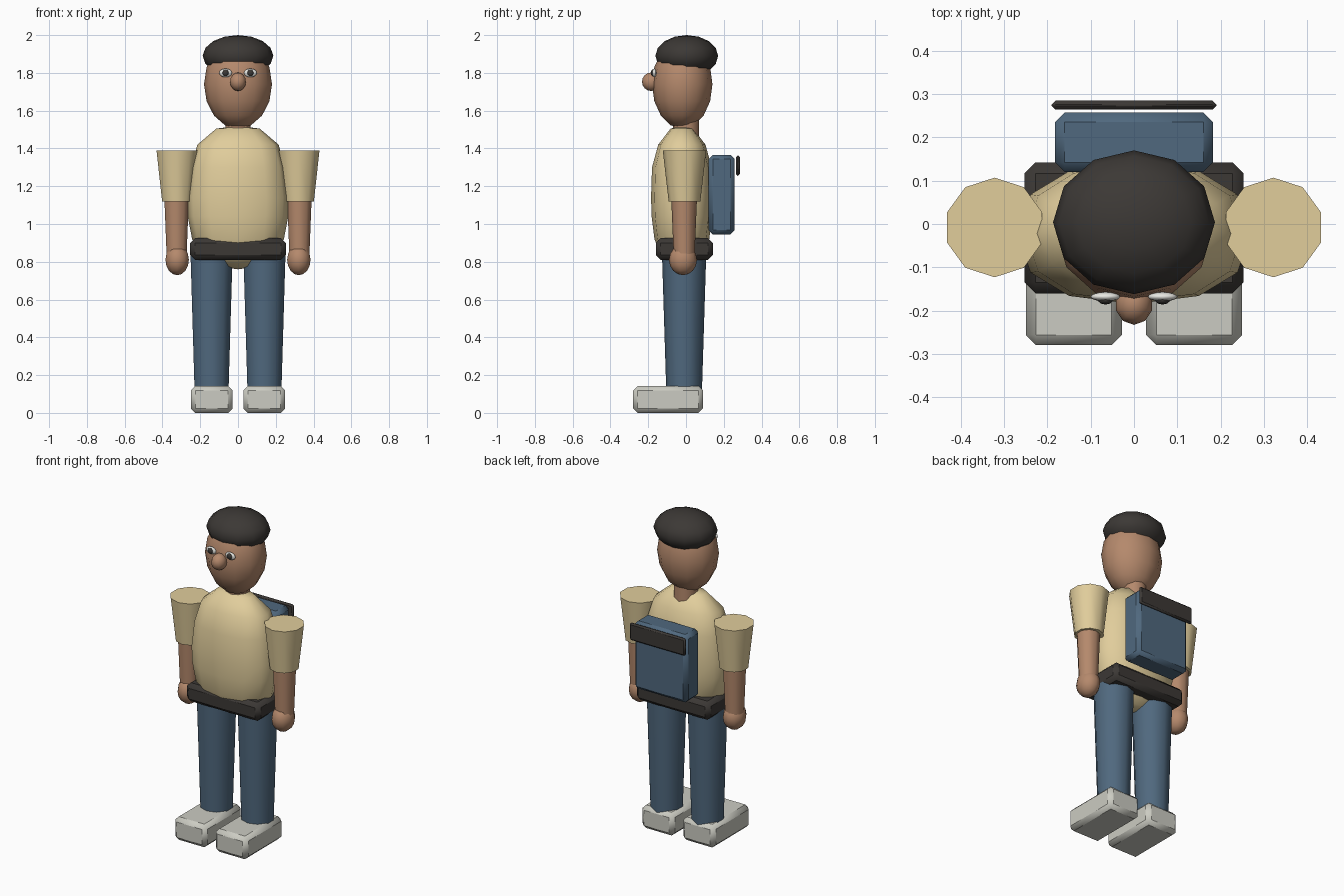
import bpy, bmesh
from math import sin, cos, pi, radians

if "Cube" in bpy.data.objects:
    bpy.data.objects.remove(bpy.data.objects["Cube"])


def mat(name, rgb):
    m = bpy.data.materials.new(name)
    m.diffuse_color = (*rgb, 1)
    m.use_nodes = True
    m.node_tree.nodes["Principled BSDF"].inputs["Base Color"].default_value = m.diffuse_color
    return m


SKIN = mat("skin", (0.46, 0.25, 0.15))
SHIRT = mat("shirt", (0.75, 0.61, 0.33))
DENIM = mat("denim", (0.08, 0.14, 0.21))
DARK = mat("dark", (0.045, 0.04, 0.036))
PALE = mat("pale", (0.6, 0.6, 0.54))
WHITE = mat("white", (0.8, 0.8, 0.76))


def finish(ob, name, m, angle=50):
    ob.name = name
    ob.data.materials.append(m)
    bpy.ops.object.select_all(action='DESELECT')
    ob.select_set(True)
    bpy.context.view_layer.objects.active = ob
    bpy.ops.object.transform_apply(location=False, rotation=False, scale=True)
    bpy.ops.object.shade_smooth_by_angle(angle=radians(angle))
    return ob


def ball(name, loc, radii, m, segs=12, rings=8):
    bpy.ops.mesh.primitive_uv_sphere_add(segments=segs, ring_count=rings, radius=1, location=loc)
    ob = bpy.context.object
    ob.scale = radii
    return finish(ob, name, m, 80)


def cone(name, x, y, z0, z1, r0, r1, m, sides=10):
    bpy.ops.mesh.primitive_cone_add(vertices=sides, radius1=r0, radius2=r1, depth=z1 - z0,
                                    location=(x, y, (z0 + z1) / 2))
    return finish(bpy.context.object, name, m)


def box(name, lo, hi, bevel, m):
    bpy.ops.mesh.primitive_cube_add(size=1, location=[(a + b) / 2 for a, b in zip(lo, hi)])
    ob = bpy.context.object
    ob.scale = [b - a for a, b in zip(lo, hi)]
    finish(ob, name, m, 20)
    mod = ob.modifiers.new("bevel", 'BEVEL')
    mod.width, mod.segments = bevel, 1
    return ob


# Torso: barrel of slightly squared rings, (half width, half depth, height)
def torso():
    rings = [(.10, .055, .775), (.18, .11, .83), (.243, .145, .92), (.266, .16, 1.04),
             (.27, .163, 1.14), (.25, .158, 1.30), (.215, .125, 1.42), (.115, .06, 1.505)]
    n, y0 = 12, -.022
    bm = bmesh.new()

    def sq(v):
        return abs(v) ** .85 * (1 if v > 0 else -1)
    loops = [[bm.verts.new((rx * sq(cos(2 * pi * i / n)), y0 + ry * sq(sin(2 * pi * i / n)), z))
              for i in range(n)] for rx, ry, z in rings]
    for a, b in zip(loops, loops[1:]):
        for i in range(n):
            j = (i + 1) % n
            bm.faces.new((a[i], a[j], b[j], b[i]))
    for loop, z in ((loops[0], .76), (loops[-1], 1.52)):
        tip = bm.verts.new((0, y0, z))
        for i in range(n):
            bm.faces.new((loop[i], loop[(i + 1) % n], tip))
    bmesh.ops.recalc_face_normals(bm, faces=bm.faces)
    me = bpy.data.meshes.new("torso")
    bm.to_mesh(me)
    bm.free()
    ob = bpy.data.objects.new("torso", me)
    bpy.context.collection.objects.link(ob)
    finish(ob, "torso", SHIRT, 80)


torso()
box("belt", (-.253, -.16, .81), (.253, .142, .925), .025, DARK)

# Head, neck, cap and nose
cone("neck", 0, 0, 1.42, 1.64, .07, .07, SKIN)
ball("head", (0, -.02, 1.74), (.18, .16, .235), SKIN)
ball("cap", (0, .004, 1.89), (.187, .166, .11), DARK)
ball("nose", (0, -.184, 1.753), (.044, .049, .049), SKIN, 10, 8)

# Paired parts
for side, s in (("left", 1), ("right", -1)):
    ball(side + "_eye", (s * .066, -.168, 1.80), (.034, .011, .023), WHITE)
    ball(side + "_pupil", (s * .066, -.176, 1.80), (.017, .010, .018), DARK, 10, 6)
    cone(side + "_sleeve", s * .322, -.008, 1.12, 1.39, .084, .115, SHIRT)
    cone(side + "_forearm", s * .325, -.01, .82, 1.30, .055, .075, SKIN)
    ball(side + "_hand", (s * .322, -.016, .81), (.065, .074, .081), SKIN, 10, 8)
    cone(side + "_leg", s * .14, -.01, .10, .87, .094, .118, DENIM)
    x = s * .139
    box(side + "_shoe", (x - .111, -.28, 0), (x + .111, .09, .143), .024, PALE)

# Backpack with a top flap
box("backpack", (-.182, .12, .945), (.182, .258, 1.365), .022, DENIM)
box("backpack_flap", (-.19, .264, 1.255), (.19, .285, 1.362), .009, DARK)
